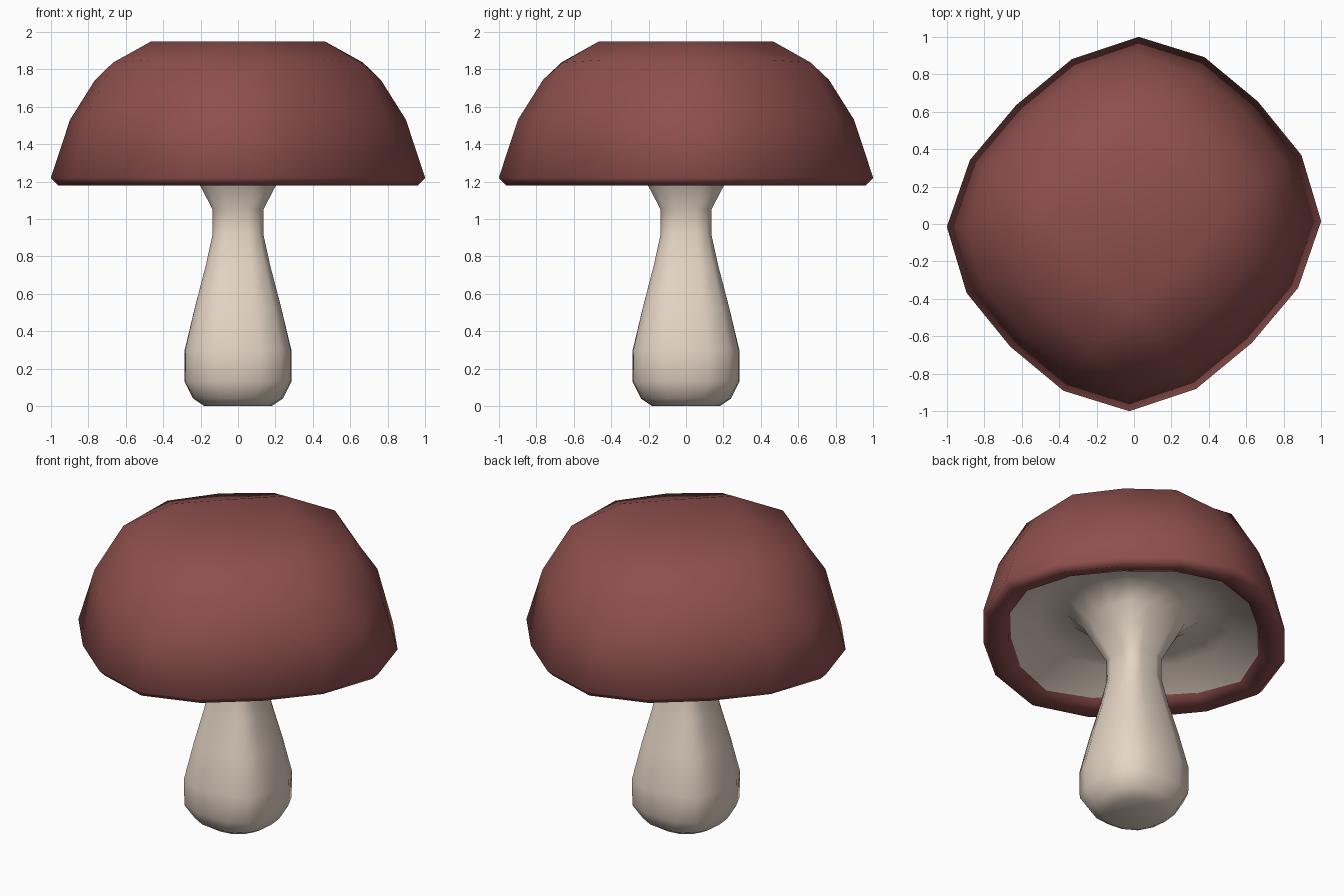
import bpy, bmesh
from math import sin, cos, pi, atan2, hypot
from mathutils import Matrix

if "Cube" in bpy.data.objects:
    bpy.data.objects.remove(bpy.data.objects["Cube"])


def material(name, color):
    m = bpy.data.materials.new(name)
    m.diffuse_color = (*color, 1)
    m.use_nodes = True
    m.node_tree.nodes["Principled BSDF"].inputs["Base Color"].default_value = m.diffuse_color
    return m


red = material("cap_red", (0.27, 0.079, 0.074))
cream = material("stem_cream", (0.79, 0.67, 0.565))


def squash(x, y, amount):
    """Push the diagonals of a round section in or out."""
    f = 1 + amount * sin(2 * atan2(y, x)) ** 2
    return x * f, y * f


def skew(x, y):
    """Slight irregularity of the cap outline."""
    return x + 0.025 * y, y + 0.015 * x


def smooth(bm):
    bmesh.ops.recalc_face_normals(bm, faces=bm.faces)
    for f in bm.faces:
        f.smooth = True


def loft(name, rings, sides, mat):
    """Closed at the first ring; rings are (radius, z, diagonal amount)."""
    bm = bmesh.new()
    loops = []
    for r, z, d in rings:
        loop = []
        for i in range(sides):
            a = 2 * pi * i / sides
            x, y = squash(r * cos(a), r * sin(a), d)
            if r > 0.5:
                x, y = skew(x, y)
            loop.append(bm.verts.new((x, y, z)))
        loops.append(loop)
    for a, b in zip(loops, loops[1:]):
        for i in range(sides):
            j = (i + 1) % sides
            bm.faces.new((a[i], a[j], b[j], b[i]))
    bm.faces.new(loops[0][::-1])
    smooth(bm)
    me = bpy.data.meshes.new(name)
    bm.to_mesh(me)
    bm.free()
    me.materials.append(mat)
    ob = bpy.data.objects.new(name, me)
    bpy.context.collection.objects.link(ob)
    return ob


# Cap: upper half of a twice-subdivided cube turned by 45 degrees
bpy.ops.mesh.primitive_cube_add(size=2)
cap = bpy.context.object
cap.name = "cap"
sub = cap.modifiers.new("round", 'SUBSURF')
sub.levels = 2
sub.use_limit_surface = False
bpy.ops.object.modifier_apply(modifier=sub.name)
bm = bmesh.new()
bm.from_mesh(cap.data)
bmesh.ops.delete(bm, geom=[v for v in bm.verts if v.co.z < -0.01], context='VERTS')
bmesh.ops.rotate(bm, verts=bm.verts, matrix=Matrix.Rotation(pi / 4, 3, 'Z'))
for v in bm.verts:
    z = v.co.z
    s = 1.1 if z < 0.01 else 1.06 if z < 0.7 else 1.005
    x, y = squash(v.co.x * s, v.co.y * s, -0.055)
    x, y = skew(x, y)
    z *= 1.03
    if 0.64 < z < 0.7:      # middles of the crown's four edges
        z = 0.63
    v.co = (x, y, 1.22 + min(z, 0.73))   # flattened crown

# Rim: rolled under and up to the inner lip
edges = [e for e in bm.edges if e.is_boundary]
for scale, z in ((0.96, 1.18), (0.835 / 0.96, 1.215), (0.80 / 0.835, 1.28)):
    geom = bmesh.ops.extrude_edge_only(bm, edges=edges)["geom"]
    for v in geom:
        if isinstance(v, bmesh.types.BMVert):
            v.co = (v.co.x * scale, v.co.y * scale, z)
    edges = [e for e in geom if isinstance(e, bmesh.types.BMEdge) and e.is_boundary]
smooth(bm)
bm.to_mesh(cap.data)
bm.free()
cap.data.materials.append(red)

# Stem: squarish, flaring out into the hollow underside of the cap
loft("stem_and_underside", [
    (0.18, 0.0, 0.04), (0.24, 0.04, 0.08), (0.285, 0.13, 0.13),
    (0.285, 0.30, 0.14), (0.23, 0.53, 0.16), (0.17, 0.75, 0.2),
    (0.13, 0.92, 0.25), (0.13, 1.05, 0.25), (0.20, 1.18, 0.2),
    (0.27, 1.29, 0.12), (0.40, 1.385, 0.0), (0.62, 1.35, -0.05),
    (0.84, 1.217, -0.055)], 16, cream)
